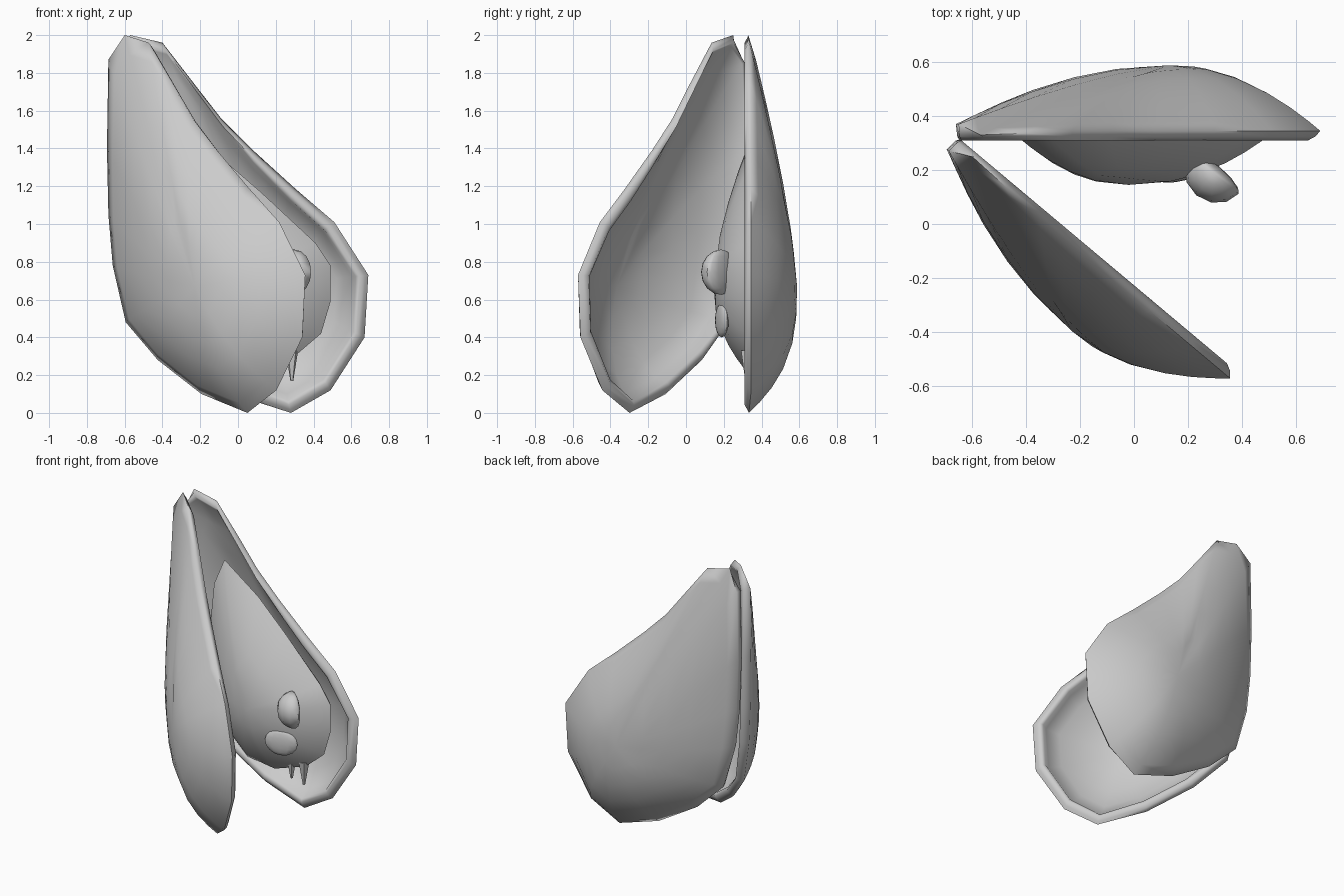
import bpy, bmesh, math
from mathutils import Matrix, Vector

if "Cube" in bpy.data.objects:
    bpy.data.objects.remove(bpy.data.objects["Cube"])

mat = bpy.data.materials.new("plain grey")
mat.diffuse_color = (0.6, 0.6, 0.6, 1)
mat.use_nodes = True
mat.node_tree.nodes["Principled BSDF"].inputs["Base Color"].default_value = mat.diffuse_color


def finish(name, bm, angle=60):
    bmesh.ops.recalc_face_normals(bm, faces=bm.faces)
    me = bpy.data.meshes.new(name)
    bm.to_mesh(me)
    bm.free()
    ob = bpy.data.objects.new(name, me)
    bpy.context.collection.objects.link(ob)
    me.materials.append(mat)
    bpy.ops.object.select_all(action='DESELECT')
    ob.select_set(True)
    bpy.context.view_layer.objects.active = ob
    bpy.ops.object.shade_smooth_by_angle(angle=math.radians(angle))
    return ob


def lofted(name, rings, first, last, xform=Matrix()):
    """Skin a stack of closed rings and close both ends on a point."""
    bm = bmesh.new()
    loops = [[bm.verts.new(xform @ Vector(p)) for p in r] for r in rings]
    n = len(rings[0])
    for a, b in zip(loops, loops[1:]):
        for i in range(n):
            j = (i + 1) % n
            bm.faces.new((a[i], a[j], b[j], b[i]))
    for loop, tip in ((loops[0], first), (loops[-1], last)):
        v = bm.verts.new(xform @ Vector(tip))
        for i in range(n):
            bm.faces.new((loop[i], loop[(i + 1) % n], v))
    return finish(name, bm, 85)


def clamp(v):
    return min(max(v, 0), 1)


# Shell outline in x, z
SHELL = [(-.57, 2), (-.40, 1.96), (-.23, 1.74), (-.09, 1.56), (.08, 1.39),
         (.30, 1.19), (.51, 1.01), (.69, .73), (.67, .40), (.49, .12), (.28, 0),
         (-.03, .10), (-.33, .28), (-.54, .48), (-.62, .78), (-.65, 1.05),
         (-.66, 1.4), (-.65, 1.87)]
HINGE = Vector((-.64, .31, 0))
CX, CZ = .13, .67


def shell_ring(s, depth, inset=0):
    """One ring: s shrinks the outline, inset moves it inward by a length."""
    ring = []
    for x, z in SHELL:
        p = 2 - .75 * clamp((z - 1.2) / .8) + .9 * clamp((.45 - z) / .3)
        hinge_side = clamp((-.45 - x) / .1) * clamp((1.95 - z) / .08) * clamp((z - .3) / .3)
        t = s - inset * (1 - .6 * hinge_side) / math.hypot(x - CX, z - CZ)
        # The edge is thicker along the hinge, thinner at both ends
        edge = .035 + .025 * hinge_side
        edge -= .015 * clamp((z - 1.9) / .1) + .012 * clamp((.12 - z) / .1)
        dome = edge + (.278 - edge) * (1 - t ** p)
        ring.append((CX + (x - CX) * t - HINGE.x, depth(dome), CZ + (z - CZ) * t))
    return ring


def shell(name, xform):
    outer = [shell_ring(s, lambda d: d) for s in (.25, .45, .65, .8, .92, 1)]
    rim = [shell_ring(1, lambda d: .014, .018), shell_ring(1, lambda d: 0, .045),
           shell_ring(1, lambda d: .012, .068)]
    inner = [shell_ring(s, lambda d: max(d - .04, .025)) for s in (.85, .7, .5, .25)]
    mid = CX - HINGE.x
    lofted(name, outer + rim + inner, (mid, .278, CZ), (mid, .238, CZ), xform)


# Two matching halves, the front one swung open on the hinge
at_hinge = Matrix.Translation(HINGE)
shell("back_shell", at_hinge)
shell("front_shell", at_hinge @ Matrix.Rotation(math.radians(-40), 4, 'Z')
      @ Matrix.Diagonal((1, -1, 1, 1)))

# Soft body cushioned in the back shell, tapering back towards its top
BODY = [(-.37, 1.54), (-.1, 1.36), (.12, 1.17), (.41, .9), (.49, .78), (.49, .59),
        (.44, .42), (.30, .3), (.06, .22), (-.15, .25), (-.33, .42), (-.42, .7),
        (-.45, 1.1), (-.44, 1.36)]
BX, BZ = -.02, .68


def body_ring(s, back=0):
    ring = []
    for x, z in BODY:
        top = clamp((z - .9) / .6)
        edge = .32 + .06 * top
        y = .145 + (edge - .145) * s ** (2.2 - .6 * top)
        if back:
            y = edge + back * (1 - .7 * top)
        ring.append((BX + (x - BX) * s, y, BZ + (z - BZ) * s))
    return ring


lofted("soft_body",
       [body_ring(s) for s in (.3, .5, .7, .85, .95, 1)]
       + [body_ring(.95, .03), body_ring(.6, .12)],
       (BX, .145, BZ), (BX, .49, BZ))


def ball(name, loc, size, turn=0, back=1.0, u=12, v=8):
    """Ellipsoid whose rear half is flattened by the back factor."""
    bm = bmesh.new()
    bmesh.ops.create_uvsphere(bm, u_segments=u, v_segments=v, radius=1)
    for vert in bm.verts:
        if vert.co.y > 0:
            vert.co.y *= back
    bm.transform(Matrix.Translation(loc) @ Matrix.Rotation(math.radians(turn), 4, 'Z')
                 @ Matrix.Diagonal((*size, 1)))
    finish(name, bm)


# Pearl with a flattened back, and the lip below it
ball("pearl", (.298, .187, .745), (.117, .105, .12), -40, back=.3)
ball("lower_lip", (.20, .19, .49), (.11, .025, .09), 15)

# Small pointed threads under the body
for i, (x, z, r) in enumerate(((.285, .25, .035), (.19, .27, .035))):
    bm = bmesh.new()
    bmesh.ops.create_cone(bm, cap_ends=True, segments=5, radius1=.008, radius2=r, depth=.16,
                          matrix=Matrix.Translation((x, .32, z)))
    finish(f"thread_{i + 1}", bm, 40)
